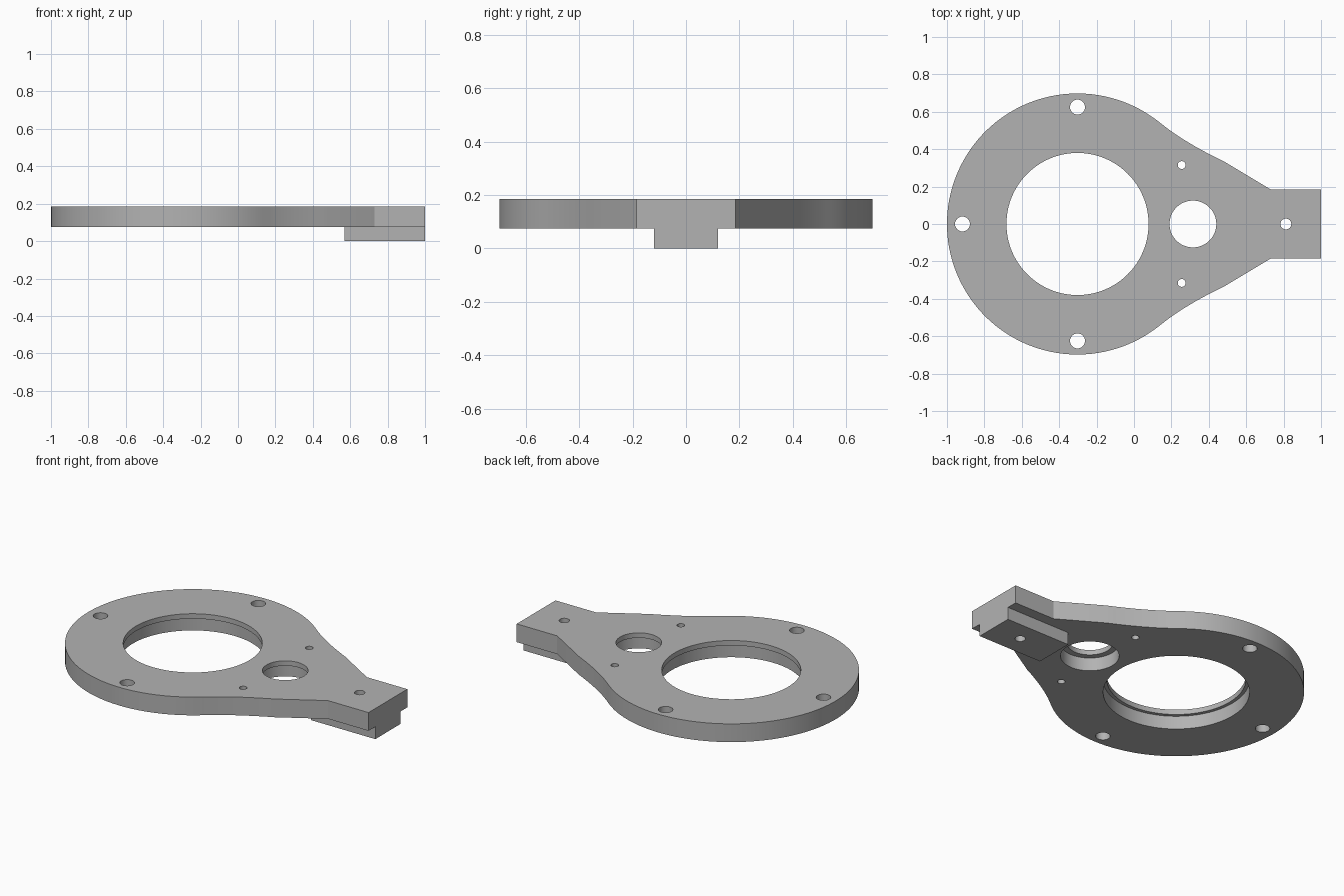
import bpy
import bmesh
from math import cos, sin, radians

cube = bpy.data.objects.get("Cube")
if cube:
    bpy.data.objects.remove(cube, do_unlink=True)

BASE, TOP = 0.075, 0.185      # plate underside and top
LIP = 0.03                    # thickness of the lip left above each counterbore
RING_X, RING_R = -0.302, 0.698

grey = bpy.data.materials.new("plain grey")
grey.use_nodes = True
colour = (0.45, 0.45, 0.45, 1)
grey.diffuse_color = colour
grey.node_tree.nodes["Principled BSDF"].inputs["Base Color"].default_value = colour


def prism(name, outline, z0, z1):
    """Extrude a closed outline from z0 to z1."""
    bm = bmesh.new()
    face = bm.faces.new([bm.verts.new((x, y, z0)) for x, y in outline])
    new = bmesh.ops.extrude_face_region(bm, geom=[face])["geom"]
    verts = [v for v in new if isinstance(v, bmesh.types.BMVert)]
    bmesh.ops.translate(bm, verts=verts, vec=(0, 0, z1 - z0))
    bmesh.ops.recalc_face_normals(bm, faces=bm.faces)
    mesh = bpy.data.meshes.new(name)
    bm.to_mesh(mesh)
    bm.free()
    mesh.materials.append(grey)
    obj = bpy.data.objects.new(name, mesh)
    bpy.context.collection.objects.link(obj)
    return obj


def circle(x, y, r, n):
    return [(x + r * cos(radians(360 * i / n)), y + r * sin(radians(360 * i / n)))
            for i in range(n)]


def cut(obj, x, y, r, z0=-0.1, z1=0.3, n=32):
    """Bore a round hole through obj between z0 and z1."""
    cutter = prism("hole_cutter", circle(x, y, r, n), z0, z1)
    cutter.hide_render = True
    mod = obj.modifiers.new("hole", 'BOOLEAN')
    mod.operation, mod.solver, mod.object = 'DIFFERENCE', 'EXACT', cutter
    bpy.context.view_layer.objects.active = obj
    bpy.ops.object.modifier_apply(modifier=mod.name)
    bpy.data.objects.remove(cutter, do_unlink=True)


# Plate outline, upper half: tail, straight taper, concave blend, round ring
half = [(1, 0.185), (0.73, 0.185)]
a, b, c = (0.48, 0.335), (0.27, 0.435), (0.14, 0.541)
for i in range(11):
    t = i / 10
    half.append(tuple((1 - t) ** 2 * p + 2 * t * (1 - t) * q + t * t * r
                      for p, q, r in zip(a, b, c)))
for i in range(1, 49):
    ang = radians(51 + (180 - 51) * i / 48)
    half.append((RING_X + RING_R * cos(ang), RING_R * sin(ang)))
outline = half + [(x, -y) for x, y in reversed(half[:-1])]
plate = prism("plate", outline, BASE, TOP)

# Foot block under the tail
foot = prism("foot", [(0.57, -0.12), (1, -0.12), (1, 0.12), (0.57, 0.12)], 0, BASE)

# Large openings, each with a wider counterbore from below
for x, r, wide in ((RING_X, 0.38, 0.40), (0.315, 0.125, 0.16)):
    cut(plate, x, 0, wide, z1=TOP - LIP, n=96)
    cut(plate, x, 0, r, n=96)

# Ring bolt holes and small pin holes
cut(plate, -0.917, 0, 0.04)
for side in (-1, 1):
    cut(plate, RING_X, side * 0.625, 0.04)
    cut(plate, 0.255, side * 0.315, 0.021)

# Tail bolt hole runs through plate and foot
for part in (plate, foot):
    cut(part, 0.812, 0, 0.029)

# Smooth round walls, sharp edges
for part in (plate, foot):
    bpy.ops.object.select_all(action='DESELECT')
    part.select_set(True)
    bpy.context.view_layer.objects.active = part
    bpy.ops.object.shade_smooth_by_angle(angle=radians(20))
